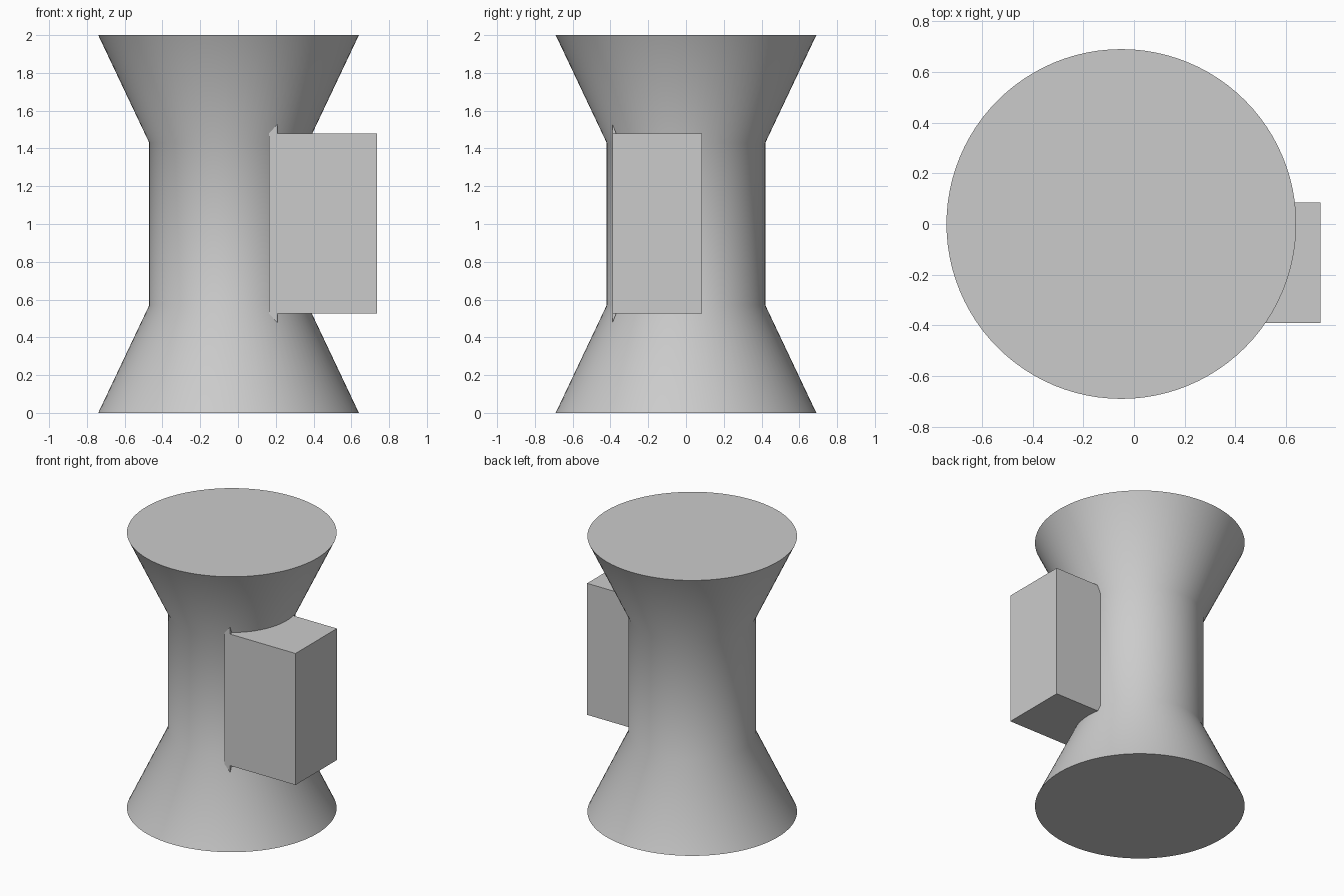
import bpy
import bmesh
import math
from mathutils import Matrix

cube = bpy.data.objects.get("Cube")
if cube:
    bpy.data.objects.remove(cube, do_unlink=True)

grey = bpy.data.materials.new("light_grey")
grey.use_nodes = True
colour = (0.6, 0.6, 0.6, 1)
grey.diffuse_color = colour
grey.node_tree.nodes["Principled BSDF"].inputs["Base Color"].default_value = colour


def finish(name, bm):
    bmesh.ops.recalc_face_normals(bm, faces=bm.faces[:])
    mesh = bpy.data.meshes.new(name)
    bm.to_mesh(mesh)
    bm.free()
    mesh.materials.append(grey)
    obj = bpy.data.objects.new(name, mesh)
    bpy.context.collection.objects.link(obj)
    return obj


# Waisted spool turned from a four point profile
SEGMENTS = 96
CENTRE_X = -0.05
bm = bmesh.new()
rings = []
for radius, z in [(0.69, 0), (0.42, 0.57), (0.42, 1.43), (0.69, 2)]:
    ring = []
    for i in range(SEGMENTS):
        a = math.tau * i / SEGMENTS
        ring.append(bm.verts.new((CENTRE_X + radius * math.cos(a), radius * math.sin(a), z)))
    rings.append(ring)
for low, high in zip(rings, rings[1:]):
    for i in range(SEGMENTS):
        j = (i + 1) % SEGMENTS
        bm.faces.new((low[i], low[j], high[j], high[i]))
bm.faces.new(rings[0])
bm.faces.new(rings[-1])
spool = finish("spool_body", bm)
bpy.ops.object.select_all(action="DESELECT")
spool.select_set(True)
bpy.context.view_layer.objects.active = spool
bpy.ops.object.shade_smooth_by_angle(angle=math.radians(35))

# Side block sunk into the waist
LEFT, RIGHT = 0.165, 0.735
FRONT, BACK = -0.39, 0.085
BOTTOM, TOP = 0.525, 1.48
bm = bmesh.new()
size = Matrix.Diagonal((RIGHT - LEFT, BACK - FRONT, TOP - BOTTOM, 1))
place = Matrix.Translation(((LEFT + RIGHT) / 2, (FRONT + BACK) / 2, (BOTTOM + TOP) / 2))
bmesh.ops.create_cube(bm, size=1, matrix=place @ size)
finish("side_block", bm)

# Small pointed slivers where the block meets the flares
for name, edge, way in [("upper_sliver", TOP, 1), ("lower_sliver", BOTTOM, -1)]:
    bm = bmesh.new()
    for x, y, rise in [(LEFT, FRONT, 0), (0.21, FRONT, 0.05), (0.21, FRONT, 0),
                       (0.21, -0.37, 0), (LEFT, -0.37, 0)]:
        bm.verts.new((x, y, edge + way * rise))
    bmesh.ops.convex_hull(bm, input=bm.verts[:])
    finish(name, bm)
